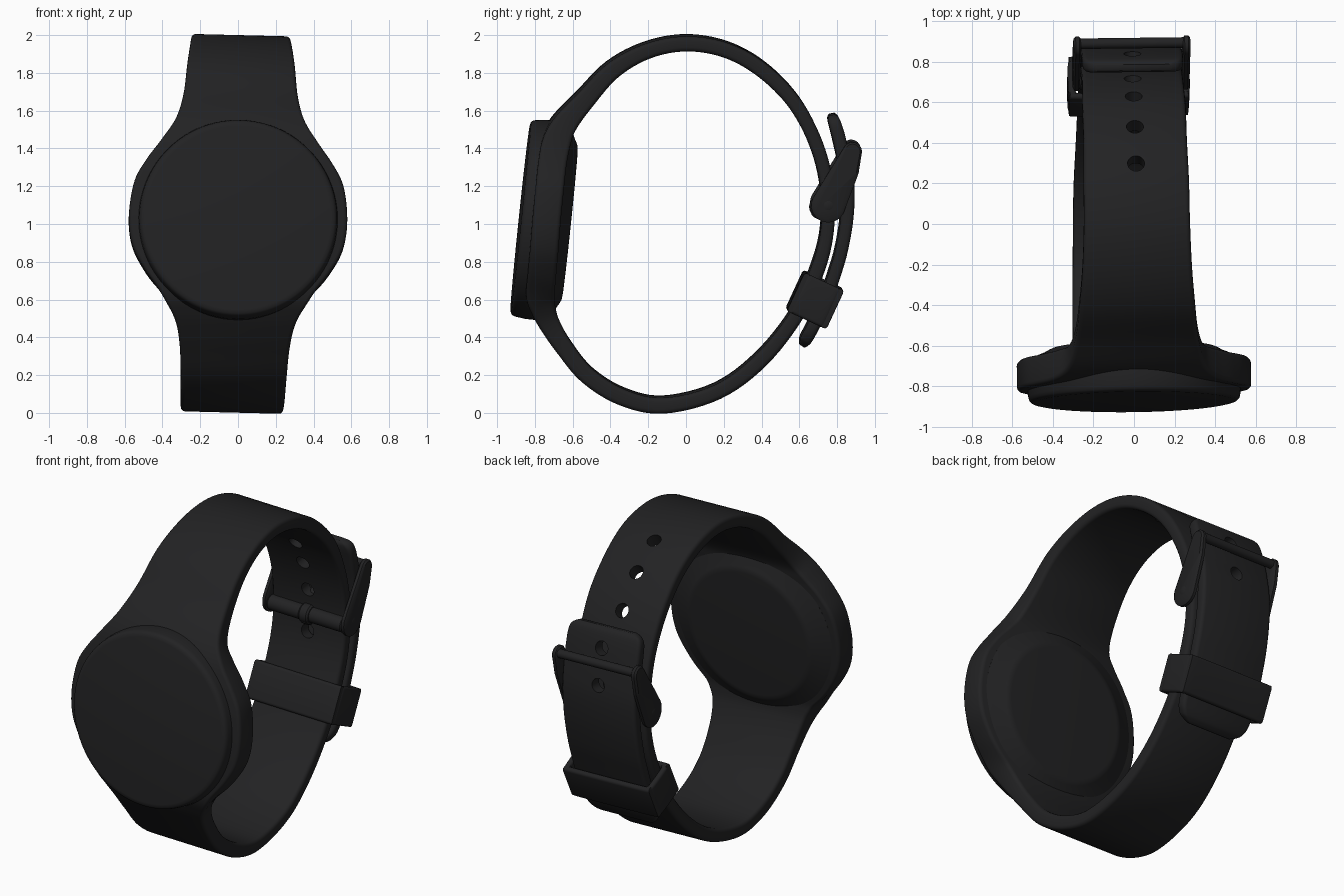
import bpy, bmesh, math
from mathutils import Vector, Matrix

if "Cube" in bpy.data.objects:
    bpy.data.objects.remove(bpy.data.objects["Cube"])

rubber = bpy.data.materials.new("dark_rubber")
rubber.diffuse_color = (0.016, 0.016, 0.017, 1)
rubber.use_nodes = True
rubber.node_tree.nodes["Principled BSDF"].inputs["Base Color"].default_value = rubber.diffuse_color


def finish(name, bm, matrix=None):
    bmesh.ops.recalc_face_normals(bm, faces=bm.faces)
    me = bpy.data.meshes.new(name)
    bm.to_mesh(me)
    bm.free()
    if matrix:
        me.transform(matrix)
    me.materials.append(rubber)
    ob = bpy.data.objects.new(name, me)
    bpy.context.collection.objects.link(ob)
    return ob


def skin(name, rings, closed=False, matrix=None):
    """Bridge a row of equal rings, capping the ends when open."""
    bm = bmesh.new()
    vs = [[bm.verts.new(p) for p in r] for r in rings]
    n, m = len(vs), len(vs[0])
    for i in range(n if closed else n - 1):
        a, b = vs[i], vs[(i + 1) % n]
        for j in range(m):
            k = (j + 1) % m
            bm.faces.new((a[j], a[k], b[k], b[j]))
    if not closed:
        bm.faces.new(vs[0])
        bm.faces.new(vs[-1])
    return finish(name, bm, matrix)


def spline(pts, closed, sub=6):
    """Catmull-Rom interpolation of stations."""
    pts = [Vector(p) for p in pts]
    n, out = len(pts), []
    get = lambda i: pts[i % n] if closed else pts[max(0, min(n - 1, i))]
    for i in range(n if closed else n - 1):
        a, b, c, d = (get(i + k) for k in (-1, 0, 1, 2))
        for s in range(sub):
            t = s / sub
            out.append(0.5 * (2 * b + (c - a) * t + (2 * a - 5 * b + 4 * c - d) * t * t
                              + (3 * b - a - 3 * c + d) * t ** 3))
    return out if closed else out + [pts[-1]]


def sweep(name, stations, closed, matrix=None, rmax=.022):
    """Rounded strip along stations (y, z, thickness, half width)."""
    st = spline(stations, closed)
    n, rings = len(st), []
    for i, (y, z, t, w) in enumerate(st):
        a = st[(i - 1) % n] if closed else st[max(i - 1, 0)]
        b = st[(i + 1) % n] if closed else st[min(i + 1, n - 1)]
        tan = Vector((0, b[0] - a[0], b[1] - a[1])).normalized()
        nor = Vector((0, -tan.z, tan.y))
        r = min(rmax, t * 0.45)
        ring = []
        for c, (sx, sn) in enumerate(((1, 1), (-1, 1), (-1, -1), (1, -1))):
            for k in range(4):
                ang = math.radians(90 * c + 30 * k)
                px = sx * (w - r) + r * math.cos(ang)
                pn = sn * (t / 2 - r) + r * math.sin(ang)
                ring.append(Vector((px, y, z)) + nor * pn)
        rings.append(ring)
    return skin(name, rings, closed, matrix)


def lathe(name, profile, origin, axis, seg=64):
    """Turn (radius, distance) pairs about an axis."""
    q = Vector(axis).to_track_quat('Z', 'Y').to_matrix().to_4x4()
    rings = [[(r * math.cos(2 * math.pi * i / seg), r * math.sin(2 * math.pi * i / seg), d)
              for i in range(seg)] for r, d in profile]
    return skin(name, rings, False, Matrix.Translation(origin) @ q)


def rod(name, a, b, r0, r1):
    a, b = Vector(a), Vector(b)
    L, e = (b - a).length, 0.3
    prof = [(r0 * .5, 0), (r0 * .87, r0 * e * .4), (r0, r0 * e),
            (r1, L - r1 * e), (r1 * .87, L - r1 * e * .4), (r1 * .5, L)]
    return lathe(name, prof, a, b - a, 24)


# Main band: one loop that widens into the case holder at the front
band = sweep("band", [
    (-.745, 1.03, .15, .578), (-.727, 1.21, .15, .553), (-.713, 1.33, .15, .488),
    (-.69, 1.44, .15, .403), (-.645, 1.535, .13, .338), (-.54, 1.66, .105, .303),
    (-.39, 1.82, .092, .285), (-.205, 1.922, .082, .27), (0, 1.96, .08, .262),
    (.21, 1.925, .08, .26), (.40, 1.82, .08, .255), (.57, 1.648, .075, .255),
    (.688, 1.425, .072, .25), (.745, 1.195, .07, .25), (.745, .97, .07, .25),
    (.695, .765, .075, .25), (.585, .525, .075, .25), (.395, .285, .08, .255),
    (.165, .117, .08, .265), (-.12, .044, .084, .27), (-.34, .088, .088, .275),
    (-.525, .203, .09, .28), (-.65, .355, .095, .29), (-.722, .47, .11, .31),
    (-.757, .55, .13, .345), (-.775, .63, .15, .40), (-.768, .745, .15, .49),
    (-.757, .875, .15, .558)], True)

# Outer strap end lying over the band, with rounded tips
tail = sweep("strap_tail", [
    (.772, 1.582, .03, .19), (.776, 1.565, .055, .225), (.788, 1.53, .066, .245),
    (.81, 1.45, .07, .25), (.838, 1.32, .07, .25), (.855, 1.18, .07, .25),
    (.848, 1.02, .068, .25), (.82, .86, .066, .25), (.785, .74, .066, .25),
    (.73, .58, .066, .25), (.665, .45, .066, .245), (.635, .395, .064, .22),
    (.622, .372, .05, .19), (.612, .357, .03, .15)], False)

# Adjustment holes: centre, axis, half length
for y, z, ay, az, h in ((.28, 1.893, .45, .88, .09), (.455, 1.775, .66, .75, .09),
                        (.60, 1.605, .85, .53, .09), (.735, 1.45, 1, .2, .13),
                        (.80, 1.25, 1, .08, .13), (.745, .975, 1, -.12, .06)):
    ax = Vector((0, ay, az)).normalized()
    cut = lathe("hole_cutter", [(.042, -h), (.042, h)], Vector((0, y, z)), ax, 24)
    cut.hide_render = True
    for ob in (band, tail):
        mod = ob.modifiers.new("hole", 'BOOLEAN')
        mod.operation, mod.object, mod.solver = 'DIFFERENCE', cut, 'EXACT'
        bpy.context.view_layer.objects.active = ob
        bpy.ops.object.modifier_apply(modifier=mod.name)
    bpy.data.objects.remove(cut)

# Front disc and raised back plate on the tilted case axis
into = (0, .9945, -.104)
face = Vector((0, -.878, 1.033))
lathe("front_disc", [(.49, 0), (.508, .004), (.518, .013), (.523, .028),
                     (.53, .085), (.53, .13)], face, into, 96)
lathe("back_plate", [(.54, .17), (.53, .207), (.50, .222), (.45, .242),
                     (.425, .256), (.41, .263), (.39, .265)], face, into, 96)

# Keeper loop around both straps
tan, nor = Vector((0, .419, .907)), Vector((0, .907, -.419))
loop_m = Matrix.Translation((0, .682, .60)) @ Matrix((tan, (1, 0, 0), nor)).transposed().to_4x4()
W, H, C = .282, .099, .035
corners = []
for sx, sz, swap in ((1, 1, 0), (-1, 1, 1), (-1, -1, 0), (1, -1, 1)):
    tri = [(sx * W, sz * (H - C)), (sx * (W - .01), sz * (H - .01)), (sx * (W - C), sz * H)]
    corners += [(p[0], p[1], .036, .113) for p in (tri[::-1] if swap else tri)]
sweep("keeper_loop", corners, True, loop_m)

# Buckle side arms: hull between the pivot circle and the bar circle
for side, s in (("left", -1), ("right", 1)):
    bm = bmesh.new()
    for cy, cz, r in ((.75, 1.105, .09), (.85, 1.29, .062), (.878, 1.39, .05)):
        for i in range(32):
            a = 2 * math.pi * i / 32
            for x, k in ((.252, .8), (.26, 1), (.278, 1), (.288, .8)):
                bm.verts.new((s * x, cy + k * r * math.cos(a), cz + k * r * math.sin(a)))
    bmesh.ops.convex_hull(bm, input=bm.verts)
    bmesh.ops.delete(bm, geom=[v for v in bm.verts if not v.link_faces], context='VERTS')
    finish("buckle_arm_" + side, bm)
    rod("pivot_cap_" + side, (s * .27, .75, 1.105), (s * .291, .75, 1.105), .03, .03)

# Buckle bars and prong
rod("buckle_bar", (-.27, .893, 1.40), (.27, .893, 1.40), .026, .026)
rod("pivot_bar", (-.26, .71, 1.09), (.26, .71, 1.09), .046, .046)
rod("prong_collar", (-.04, .71, 1.09), (.04, .71, 1.09), .058, .058)
rod("prong", (0, .69, 1.03), (0, .80, 1.25), .034, .024)

# Smooth shading and the slight twist of the whole watch
pivot = Vector((0, -.8, 1))
twist = (Matrix.Translation(pivot) @ Matrix.Rotation(.012, 4, 'Z')
         @ Matrix.Rotation(.025, 4, 'Y') @ Matrix.Translation(-pivot))
for ob in list(bpy.context.scene.objects):
    ob.data.transform(twist)
    ob.select_set(True)
    bpy.context.view_layer.objects.active = ob
bpy.ops.object.shade_smooth_by_angle(angle=math.radians(35))
